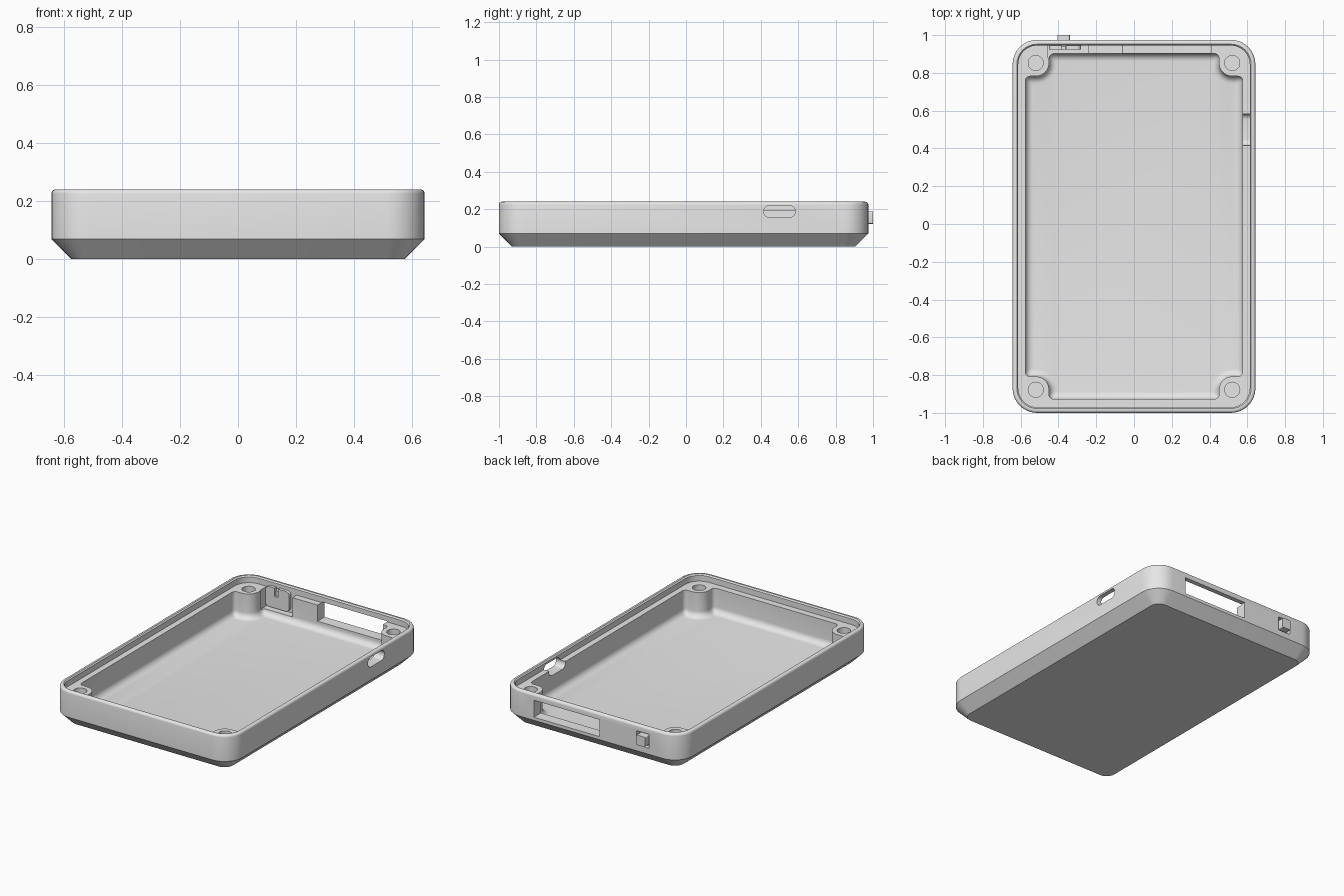
import bpy, bmesh, math

if "Cube" in bpy.data.objects:
    bpy.data.objects.remove(bpy.data.objects["Cube"])

CY = -0.0125            # centre of the case body along y
HX, HY = 0.643, 0.9875  # outer half sizes

grey = bpy.data.materials.new("light grey plastic")
grey.diffuse_color = (0.8, 0.8, 0.8, 1)
grey.use_nodes = True
grey.node_tree.nodes["Principled BSDF"].inputs["Base Color"].default_value = grey.diffuse_color


def arc(cx, cy, r, a0, a1, n=8):
    return [(cx + r * math.cos(math.radians(a0 + (a1 - a0) * i / n)),
             cy + r * math.sin(math.radians(a0 + (a1 - a0) * i / n))) for i in range(n + 1)]


def four_way(q):
    """Mirror a first-quadrant outline into a full closed outline."""
    half = q + [(-x, y) for x, y in reversed(q)]
    return half + [(-x, -y) for x, y in half]


def rounded(hx, hy, r, n=8):
    return four_way(arc(hx - r, hy - r, r, 0, 90, n))


def loft(name, rings):
    """Closed solid from matching rings of 3D points."""
    bm = bmesh.new()
    vs = [[bm.verts.new(p) for p in ring] for ring in rings]
    n = len(vs[0])
    for a, b in zip(vs, vs[1:]):
        for i in range(n):
            j = (i + 1) % n
            bm.faces.new((a[i], a[j], b[j], b[i]))
    bm.faces.new(vs[0][::-1])
    bm.faces.new(vs[-1])
    bmesh.ops.recalc_face_normals(bm, faces=bm.faces)
    me = bpy.data.meshes.new(name)
    bm.to_mesh(me)
    bm.free()
    me.materials.append(grey)
    ob = bpy.data.objects.new(name, me)
    bpy.context.collection.objects.link(ob)
    return ob


def level(outline, z):
    return [(x, y + CY, z) for x, y in outline]


def plate(name, x0, x1, z0, z1, y0, y1, r):
    """Rounded plate facing along y."""
    o = rounded((x1 - x0) / 2, (z1 - z0) / 2, r, 5)
    cx, cz = (x0 + x1) / 2, (z0 + z1) / 2
    return loft(name, [[(cx + u, y, cz + v) for u, v in o] for y in (y0, y1)])


def activate(ob):
    bpy.ops.object.select_all(action='DESELECT')
    ob.select_set(True)
    bpy.context.view_layer.objects.active = ob


def cut(ob, cutter):
    m = ob.modifiers.new("cut", 'BOOLEAN')
    m.operation, m.solver, m.object = 'DIFFERENCE', 'EXACT', cutter
    activate(ob)
    bpy.ops.object.modifier_apply(modifier=m.name)
    bpy.data.objects.remove(cutter, do_unlink=True)


def cavity(d):
    """Inner wall outline, shrunk by d, wrapping round the corner posts."""
    hx, hy, px, py = 0.575 - d, 0.915 - d, 0.52, 0.865
    R, f = 0.07 + d, 0.025 - 0.4 * d
    return four_way(arc(hx - f, py - R - f, f, 0, 90, 5)
                    + arc(px, py, R, 270, 180, 10)
                    + arc(px - R - f, hy - f, f, 0, 90, 5))


# Outer shell: chamfered base, straight wall, rounded top edge
rings = [level(rounded(HX - 0.07, HY - 0.07, 0.06), 0),
         level(rounded(HX, HY, 0.13), 0.07)]
for k in range(5):
    a = math.radians(22.5 * k)
    d = 0.015 * (1 - math.cos(a))
    rings.append(level(rounded(HX - d, HY - d, 0.13 - d), 0.225 + 0.015 * math.sin(a)))
case = loft("case_shell", rings)

# Main cavity with a filleted floor
FLOOR, F = 0.035, 0.04
rings = []
for k in range(7):
    a = math.radians(15 * k)
    rings.append(level(cavity(F * (1 - math.sin(a))), FLOOR + F * (1 - math.cos(a))))
rings.append(level(cavity(0), 0.3))
cut(case, loft("cavity_cutter", rings))

# Stepped ledge inside the rim
ledge = [(0.195, 0), (0.232, 0), (0.24, 0.007), (0.3, 0.007)]
cut(case, loft("ledge_cutter", [level(rounded(0.613 + g, 0.9575 + g, 0.10 + g), z)
                                for z, g in ledge]))

# Screw holes in the corner posts
for sx in (-1, 1):
    for sy in (-1, 1):
        c = arc(sx * 0.52, sy * 0.865, 0.04, 0, 345, 23)
        cut(case, loft("hole_cutter", [level(c, 0.08), level(c, 0.3)]))

# Rounded port in the right wall
port = rounded(0.084, 0.032, 0.0315, 8)
cut(case, loft("port_cutter", [[(x, 0.5 + u, 0.188 + v) for u, v in port] for x in (0.54, 0.7)]))

# Long slot, button recess and button opening in the back wall
cut(case, plate("slot_cutter", -0.06, 0.41, 0.09, 0.2, 0.88, 1.05, 0.001))
cut(case, plate("recess_cutter", -0.455, -0.24, 0.07, 0.215, 0.88, 0.946, 0.001))
cut(case, plate("opening_cutter", -0.418, -0.327, 0.108, 0.2, 0.92, 1.05, 0.008))

# Button: inner flap with a notch, and the nub that sticks out
flap = plate("button_flap", -0.45, -0.28, 0.08, 0.21, 0.924, 0.944, 0.025)
cut(flap, plate("notch_cutter", -0.385, -0.36, 0.155, 0.25, 0.9, 0.96, 0.004))
nub = plate("button_nub", -0.405, -0.34, 0.122, 0.187, 0.938, 1.0, 0.008)

for ob in (case, flap, nub):
    activate(ob)
    bpy.ops.object.shade_smooth_by_angle(angle=math.radians(30))
